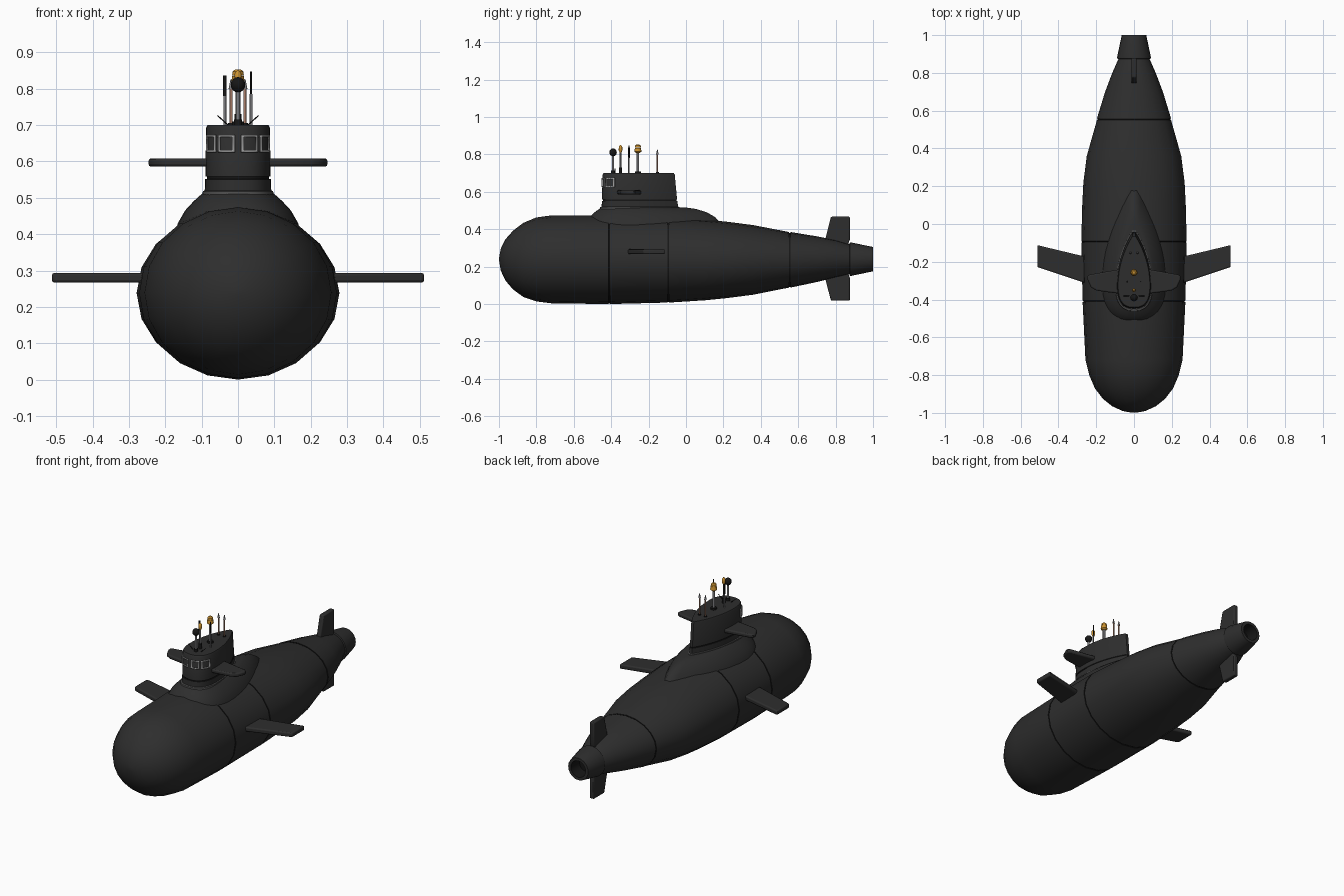
import bpy, bmesh, math
from mathutils import Vector

if "Cube" in bpy.data.objects:
    bpy.data.objects.remove(bpy.data.objects["Cube"])


def mat(name, c):
    m = bpy.data.materials.new(name)
    m.diffuse_color = (*c, 1)
    m.use_nodes = True
    m.node_tree.nodes["Principled BSDF"].inputs["Base Color"].default_value = m.diffuse_color
    return m


HULL = mat("hull_black", (0.027, 0.027, 0.027))
SEAM = mat("seam_black", (0.008, 0.008, 0.008))
TRIM = mat("trim_grey", (0.075, 0.075, 0.075))
FRAME = mat("frame_grey", (0.33, 0.33, 0.33))
STEEL = mat("mast_steel", (0.2, 0.2, 0.21))
COPPER = mat("mast_copper", (0.42, 0.22, 0.15))
AMBER = mat("lamp_amber", (0.6, 0.29, 0.03))


def finish(name, bm, mats, angle=35):
    bmesh.ops.recalc_face_normals(bm, faces=bm.faces)
    me = bpy.data.meshes.new(name)
    bm.to_mesh(me)
    bm.free()
    ob = bpy.data.objects.new(name, me)
    bpy.context.collection.objects.link(ob)
    for m in mats:
        me.materials.append(m)
    bpy.ops.object.select_all(action='DESELECT')
    ob.select_set(True)
    bpy.context.view_layer.objects.active = ob
    bpy.ops.object.shade_smooth_by_angle(angle=math.radians(angle))
    return ob


def loft(name, rings, mats, rule=None, caps=(True, True), angle=35):
    """Skin a list of equal-length closed rings."""
    bm = bmesh.new()
    vr = [[bm.verts.new(p) for p in r] for r in rings]
    n = len(vr[0])
    for a, b in zip(vr, vr[1:]):
        for i in range(n):
            j = (i + 1) % n
            bm.faces.new((a[i], a[j], b[j], b[i]))
    if caps[0]:
        bm.faces.new(vr[0])
    if caps[1]:
        bm.faces.new(vr[-1])
    if rule:
        for f in bm.faces:
            f.material_index = rule(f.calc_center_median())
    return finish(name, bm, mats, angle)


def hull_ring(y, w, zb, zt, n=20):
    c, h = (zb + zt) / 2, (zt - zb) / 2
    return [(w * math.sin(2 * math.pi * i / n), y, c + h * math.cos(2 * math.pi * i / n)) for i in range(n)]


# Hull: stations (y, half width, bottom z, top z), with panel seams cut in
stations = [(-0.999, 0.012, 0.23, 0.25), (-0.99, 0.06, 0.178, 0.298), (-0.965, 0.115, 0.125, 0.347),
            (-0.925, 0.165, 0.078, 0.392), (-0.87, 0.207, 0.038, 0.434), (-0.80, 0.237, 0.014, 0.463),
            (-0.72, 0.257, 0.004, 0.474), (-0.41, 0.272, 0.0, 0.475), (-0.095, 0.279, 0.008, 0.468),
            (0.1, 0.274, 0.02, 0.452), (0.22, 0.268, 0.032, 0.44), (0.36, 0.25, 0.05, 0.422),
            (0.555, 0.196, 0.088, 0.385), (0.70, 0.153, 0.118, 0.362), (0.80, 0.115, 0.142, 0.342),
            (0.875, 0.082, 0.160, 0.320)]
seams = (-0.41, -0.095, 0.555)
rings = []
for y, w, b, t in stations:
    if y in seams:
        d = 0.004
        rings += [hull_ring(y - d, w, b, t), hull_ring(y - 0.003, w - d, b + d, t - d),
                  hull_ring(y + 0.003, w - d, b + d, t - d), hull_ring(y + d, w, b, t)]
    else:
        rings.append(hull_ring(y, w, b, t))
loft("hull", rings, [HULL, SEAM],
     lambda c: int(any(abs(c.y - s) < 0.0039 for s in seams) and (c.z > 0.0)))

# Tail duct: hollow cone at the stern
duct = [(0.87, 0.07), (0.876, 0.089), (0.885, 0.089), (1.0, 0.065), (1.0, 0.048), (0.93, 0.04)]
loft("tail_duct", [hull_ring(y, r, 0.24 - r, 0.24 + r) for y, r in duct], [HULL, SEAM],
     lambda c: int(c.y > 0.925 and (c - Vector((0, c.y, 0.24))).length < 0.047))


def drop_point(a, y0, y1, w, z, k=0.3, off=0.0):
    """Point on a teardrop outline; a = 0 at the nose, pi at the tail (negative = left)."""
    s, t = (1 if a >= 0 else -1), abs(a)
    ym = y0 + (y1 - y0) * k
    if t <= math.pi / 2:
        x, y = w * math.sin(t) ** 0.8, ym - (ym - y0) * max(0, math.cos(t)) ** 0.8
    else:
        u = (t - math.pi / 2) / (math.pi / 2)
        u = u ** 0.8
        x, y = w * max(0, 1 - u ** 2.0) ** 0.95, ym + (y1 - ym) * u
    return (s * (x + off * math.sin(t)), y - off * math.cos(t), z)


def drop_ring(y0, y1, w, z, k=0.3, n=40):
    return [drop_point(-math.pi + 2 * math.pi * (i + 0.5) / n, y0, y1, w, z, k) for i in range(n)]


# Fairing blending the sail into the hull
loft("sail_fairing", [drop_ring(*r) for r in (
    (-0.54, 0.25, 0.176, 0.39), (-0.53, 0.21, 0.166, 0.43), (-0.515, 0.175, 0.146, 0.465),
    (-0.49, 0.13, 0.123, 0.49), (-0.465, 0.07, 0.103, 0.508), (-0.452, 0.02, 0.094, 0.515))], [HULL], angle=50)

# Grey trim around the foot of the sail
loft("sail_foot_trim", [drop_ring(*r) for r in (
    (-0.462, -0.02, 0.099, 0.505), (-0.460, -0.022, 0.097, 0.518), (-0.45, -0.03, 0.09, 0.521))], [TRIM])

# Sail with a seam groove near its foot
loft("sail", [drop_ring(*r) for r in (
    (-0.452, -0.030, 0.092, 0.51), (-0.450, -0.034, 0.091, 0.551), (-0.445, -0.039, 0.086, 0.552),
    (-0.445, -0.039, 0.086, 0.558), (-0.450, -0.036, 0.090, 0.559), (-0.446, -0.049, 0.088, 0.692),
    (-0.441, -0.054, 0.084, 0.70))], [HULL, SEAM], lambda c: int(0.5515 < c.z < 0.5585))


# Sail windows: thin frames following the curved front
def window(name, a0, a1, z0=0.625, z1=0.673):
    bm = bmesh.new()
    e = (a1 - a0) * 0.13
    cols = [a0, a0 + e] + [a0 + e + (a1 - a0 - 2 * e) * i / 4 for i in (1, 2, 3)] + [a1 - e, a1]
    rows = [z0, z0 + 0.006, z1 - 0.006, z1]
    g = [[bm.verts.new(drop_point(math.radians(a), -0.4475, -0.045, 0.0887, z, 0.3, 0.003)) for z in rows]
         for a in cols]
    for i in range(6):
        for j in range(3):
            if not (0 < i < 5 and j == 1):
                bm.faces.new((g[i][j], g[i + 1][j], g[i + 1][j + 1], g[i][j + 1]))
    ob = finish(name, bm, [FRAME])
    m = ob.modifiers.new("thickness", 'SOLIDIFY')
    m.thickness, m.offset = 0.004, 0


for side, s in (("right", 1), ("left", -1)):
    window("front_window_" + side, s * 3, s * 31)
    window("side_window_" + side, s * 37, s * 69)


# Fins: flat outlines with rounded edges
def fin(name, pts, axis, centre, thick, bevel, mirror):
    bm = bmesh.new()
    lo, hi = [], []
    for u, y in pts:
        for lst, o in ((lo, -thick / 2), (hi, thick / 2)):
            lst.append(bm.verts.new((u, y, centre + o) if axis == 'X' else (centre + o, y, u)))
    n = len(pts)
    bm.faces.new(lo)
    bm.faces.new(hi)
    for i in range(n):
        bm.faces.new((lo[i], lo[(i + 1) % n], hi[(i + 1) % n], hi[i]))
    ob = finish(name, bm, [HULL])
    b = ob.modifiers.new("edge", 'BEVEL')
    b.width, b.segments, b.limit_method, b.angle_limit = bevel, 2, 'ANGLE', math.radians(60)
    if mirror:
        ob.modifiers.new("mirror", 'MIRROR')


fin("bow_planes", [(0.22, -0.325), (0.512, -0.228), (0.512, -0.112), (0.22, -0.182)], 'X', 0.28, 0.027, 0.007, True)
fin("sail_planes", [(0.05, -0.372), (0.15, -0.360), (0.2, -0.352), (0.228, -0.335), (0.246, -0.295),
                    (0.246, -0.277), (0.235, -0.268), (0.05, -0.235)], 'X', 0.597, 0.023, 0.007, True)
fin("upper_rudder", [(0.30, 0.733), (0.467, 0.775), (0.467, 0.876), (0.345, 0.876), (0.30, 0.86)],
    'Z', 0, 0.028, 0.006, False)
fin("lower_rudder", [(0.18, 0.733), (0.018, 0.775), (0.018, 0.876), (0.14, 0.876), (0.18, 0.86)],
    'Z', 0, 0.028, 0.006, False)


# Masts: turned profiles of (radius, z), coloured by section
def mast(name, x, y, sections):
    for k, (m, prof) in enumerate(sections):
        ring = [[(x + r * math.cos(i * math.pi / 6), y + r * math.sin(i * math.pi / 6), z) for i in range(12)]
                for r, z in prof]
        loft(f"{name}_{k + 1}", ring, [m])


def rod(r, z0, z1):
    return [(r, z0), (r, z1)]


ball = [(max(0.002, 0.02 * math.sin(i * math.pi / 8)), 0.811 - 0.021 * math.cos(i * math.pi / 8)) for i in range(9)]
mast("radar_mast", 0, -0.39, [(STEEL, rod(0.006, 0.69, 0.795)), (SEAM, ball), (SEAM, rod(0.011, 0.69, 0.715))])
mast("signal_mast", 0, -0.35, [(STEEL, rod(0.005, 0.69, 0.82)), (SEAM, rod(0.009, 0.69, 0.73)),
     (AMBER, [(0.005, 0.81), (0.01, 0.822), (0.009, 0.842), (0.003, 0.85)])])
mast("lamp_mast", 0, -0.257, [(STEEL, rod(0.007, 0.69, 0.815)), (SEAM, rod(0.017, 0.69, 0.71)),
     (AMBER, [(0.01, 0.808), (0.019, 0.815), (0.016, 0.835)]),
     (AMBER, [(0.016, 0.837), (0.015, 0.847), (0.008, 0.853)])])
mast("left_periscope", -0.036, -0.305, [(STEEL, rod(0.004, 0.69, 0.79)), (SEAM, rod(0.005, 0.78, 0.836))])
mast("right_periscope", 0.036, -0.305, [(STEEL, rod(0.004, 0.69, 0.785)), (SEAM, rod(0.0025, 0.785, 0.848))])
for side, s in (("right", 1), ("left", -1)):
    mast("aft_aerial_" + side, s * 0.019, -0.153, [(COPPER, rod(0.004, 0.69, 0.805)),
         (STEEL, [(0.007, 0.80), (0.0015, 0.826)]), (SEAM, rod(0.008, 0.69, 0.706))])
    # Short whip aerials leaning outward
    base, tip = Vector((s * 0.025, -0.38, 0.698)), Vector((s * 0.056, -0.38, 0.726))
    loft("whip_aerial_" + side, [[p + Vector((0.0025 * dx, 0.0025 * dy, 0)) for dx, dy in
         ((1, 0), (0, 1), (-1, 0), (0, -1))] for p in (base, tip)], [SEAM])
